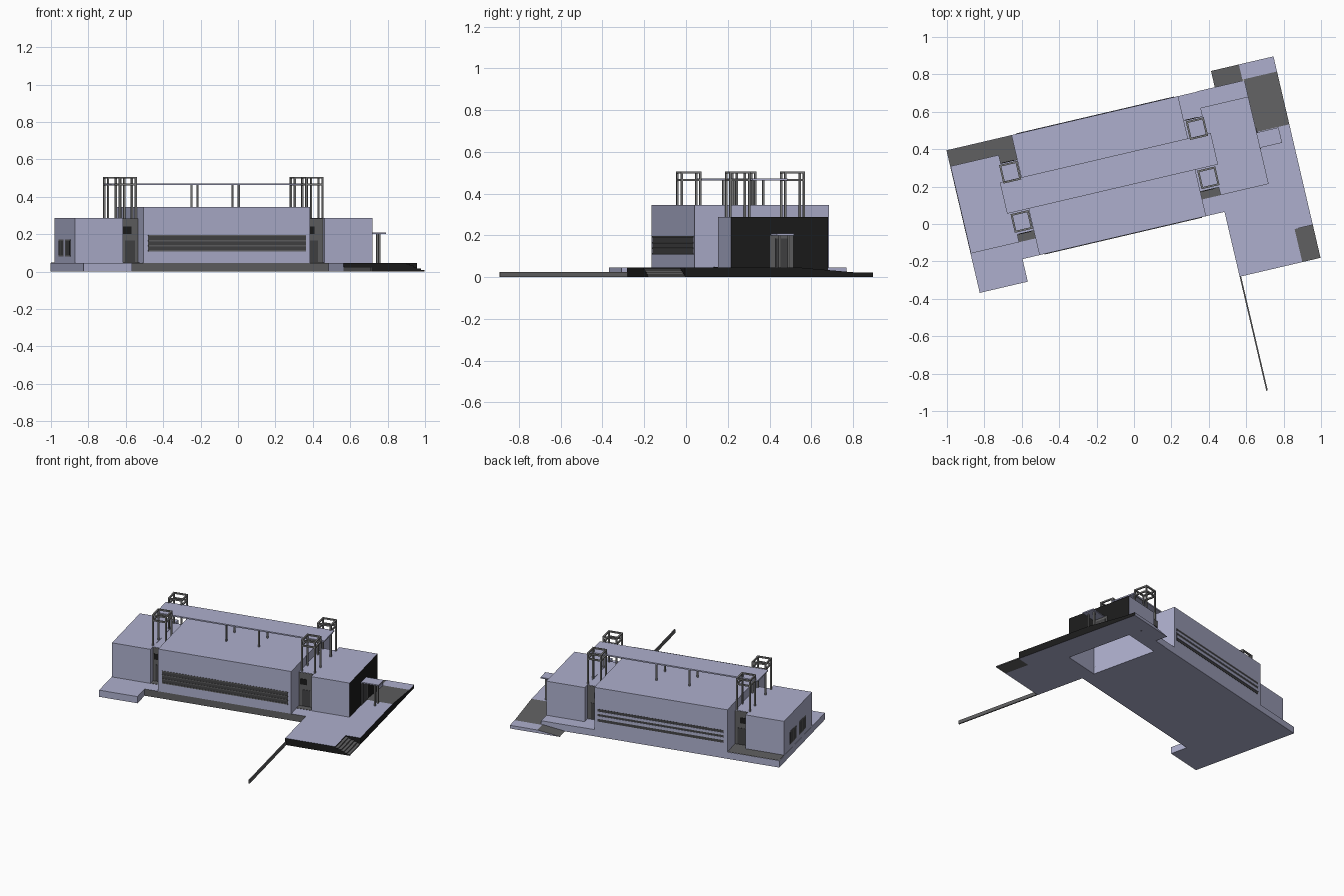
import bpy, bmesh, math

if "Cube" in bpy.data.objects:
    bpy.data.objects.remove(bpy.data.objects["Cube"])

ANGLE = math.radians(13.15)   # the whole building is turned in plan
MID_U, MID_V = -0.069, 0.285  # symmetry centre of the building
P = 0.047                     # platform height


def material(name, rgb):
    m = bpy.data.materials.new(name)
    m.diffuse_color = (*rgb, 1)
    m.use_nodes = True
    m.node_tree.nodes["Principled BSDF"].inputs["Base Color"].default_value = m.diffuse_color
    return m


MATS = [material("lavender_render", (0.42, 0.43, 0.61)),
        material("grey_paving", (0.117, 0.117, 0.12)),
        material("near_black", (0.011, 0.011, 0.011)),
        material("dark_glass", (0.055, 0.055, 0.058)),
        material("frame_grey", (0.2, 0.2, 0.2))]
LAV, GREY, BLACK, DARK, FRAME = range(5)


def prism(name, pts, z0, z1, mat=LAV, rule=None, floor=True):
    """Extrude a plan outline; z1 may be one height or one per point."""
    tops = z1 if isinstance(z1, (list, tuple)) else [z1] * len(pts)
    bm = bmesh.new()
    lo = [bm.verts.new((x, y, z0)) for x, y in pts]
    hi = [bm.verts.new((p[0], p[1], z)) for p, z in zip(pts, tops)]
    n = len(pts)
    if floor:
        bm.faces.new(lo[::-1])
    bm.faces.new(hi)
    for i in range(n):
        j = (i + 1) % n
        bm.faces.new((lo[i], lo[j], hi[j], hi[i]))
    bm.normal_update()
    for f in bm.faces:
        f.material_index = mat
        if rule:
            k = rule(f.normal)
            if k is not None:
                f.material_index = k
    me = bpy.data.meshes.new(name)
    bm.to_mesh(me)
    bm.free()
    for m in MATS:
        me.materials.append(m)
    ob = bpy.data.objects.new(name, me)
    ob.rotation_euler.z = ANGLE
    bpy.context.collection.objects.link(ob)
    return ob


def box(name, u0, u1, v0, v1, z0, z1, mat=LAV, rule=None, floor=True):
    u0, u1 = sorted((u0, u1))
    v0, v1 = sorted((v0, v1))
    return prism(name, [(u0, v0), (u1, v0), (u1, v1), (u0, v1)], z0, z1, mat, rule, floor)


def dark_sides(n):            # terrace edges facing front and right
    return BLACK if n.x > 0.9 or n.y < -0.9 else None


def ramp_faces(n):
    return GREY if n.z > 0.5 else dark_sides(n)


# Base platform, front step-out on the left
box("base_platform", -0.887, 0.486, -0.047, 0.612, 0, P, LAV,
    lambda n: GREY if n.y < -0.9 else None)
box("left_front_platform", -0.887, -0.623, -0.171, -0.047, 0, P)

# Right terrace, wrapped around the open-bottomed right wing
prism("entrance_terrace",
      [(0.486, -0.403), (0.83, -0.403), (0.83, -0.222), (0.93, -0.222),
       (0.93, 0.33), (0.75, 0.33), (0.75, 0.045), (0.486, 0.045)],
      0, P, LAV, dark_sides)
box("terrace_back_strip", 0.486, 0.75, 0.524, 0.614, 0, P)

# Steps going down to the right
for i in range(5):
    a = 0.83 + i * 0.02
    box("terrace_step", a, a + 0.02, -0.403, -0.222, 0, 0.04 - i * 0.008, GREY,
        lambda n: BLACK if n.y < -0.9 else None)

# Ramps and lower landing at the back right corner
box("side_ramp", 0.75, 0.93, 0.33, 0.62, 0, (P, P, 0.022, 0.022), LAV, ramp_faces)
box("lower_landing", 0.74, 0.93, 0.62, 0.703, 0, 0.022, LAV, dark_sides)
box("back_ramp", 0.587, 0.74, 0.614, 0.703, 0, (0.002, 0.022, 0.022, 0.002), LAV, ramp_faces)
box("low_garden_wall", 0.486, 0.494, -1.03, -0.403, 0, 0.025, GREY)

# Grey paving plates
box("back_left_paving", -0.885, -0.53, 0.524, 0.61, P, P + 0.002, GREY)
box("back_left_recess_floor", -0.62, -0.53, 0.475, 0.524, P, P + 0.002, GREY)

# Main hall, two wings
box("main_hall", -0.53, 0.385, -0.047, 0.612, P, 0.345)
box("left_wing", -0.885, -0.62, 0.045, 0.524, P, 0.287)
box("right_wing", 0.486, 0.75, 0.045, 0.524, 0, 0.287, LAV,
    lambda n: BLACK if n.x > 0.9 else None, floor=False)

# Links between hall and wings, with glazed recess walls at both ends
for side, (a, b) in (("left", (-0.62, -0.53)), ("right", (0.385, 0.486))):
    box(side + "_link", a, b, 0.09, 0.475, P, 0.285)
    box(side + "_front_recess_floor", a, b, 0.045, 0.09, P, P + 0.002, GREY)
    for v, d in ((0.09, -1), (0.475, 1)):
        box(side + "_recess_screen", a, b, v, v + d * 0.003, P + 0.002, 0.283, GREY)
        box(side + "_recess_upper_opening", a + 0.008, a + 0.055, v, v + d * 0.005,
            0.2, 0.24, BLACK)
        box(side + "_recess_door", a + 0.02, a + 0.075, v, v + d * 0.005,
            P + 0.003, 0.165, DARK)

# Long ribbon windows, front (grey louvres) and back (pale bands)
for v, d in ((-0.047, -1), (0.612, 1)):
    box("ribbon_window", -0.504, 0.362, v, v + d * 0.001, 0.108, 0.197, DARK)
    if d < 0:
        bars = [(z, z + 0.007, GREY) for z in (0.108, 0.135, 0.162, 0.19)]
    else:
        bars = [(0.128, 0.148, LAV), (0.163, 0.18, LAV)]
    for z0, z1, m in bars:
        box("window_louvre", -0.504, 0.362, v, v + d * 0.003, z0, z1, m)

# Two windows in the left end wall
for v0, v1 in ((0.15, 0.27), (0.31, 0.43)):
    box("end_window_frame", -0.886, -0.885, v0, v1, 0.08, 0.172, GREY)
    m = (v0 + v1) / 2
    for a, b in ((v0 + 0.008, m - 0.004), (m + 0.004, v1 - 0.008)):
        box("end_window_pane", -0.887, -0.885, a, b, 0.088, 0.164, DARK)

# Entrance door and porch on the right end wall
box("entrance_frame", 0.75, 0.753, 0.237, 0.35, P, 0.2, GREY)
box("entrance_door", 0.75, 0.756, 0.265, 0.335, P + 0.002, 0.185, DARK)
box("porch_roof", 0.75, 0.87, 0.243, 0.327, 0.2, 0.208)
for v in (0.26, 0.305):
    box("porch_post", 0.832, 0.842, v, v + 0.01, P, 0.2, FRAME)

# Raised canopy over the roof spine on slim posts
box("roof_canopy", -0.648, 0.51, 0.208, 0.38, 0.463, 0.472)
for u in (-0.17, 0.056):
    for v in (0.218, 0.362):
        box("canopy_post", u - 0.005, u + 0.005, v, v + 0.01, 0.345, 0.463, FRAME)

# Four open frame towers, mirrored about the building centre
T = 0.01
for su in (-1, 1):
    for sv in (-1, 1):
        u0, u1 = sorted((MID_U + su * 0.463, MID_U + su * 0.562))
        v0, v1 = sorted((MID_V + sv * 0.084, MID_V + sv * 0.186))
        for u in (u0, u1 - T):
            for v in (v0, v1 - T):
                box("tower_post", u, u + T, v, v + T, 0.285, 0.507, FRAME)
        for z in (0.461, 0.497):
            for u in (u0, u1 - T):
                box("tower_rail", u, u + T, v0 + T, v1 - T, z, z + 0.01, FRAME)
            for v in (v0, v1 - T):
                box("tower_rail", u0 + T, u1 - T, v, v + T, z, z + 0.01, FRAME)
